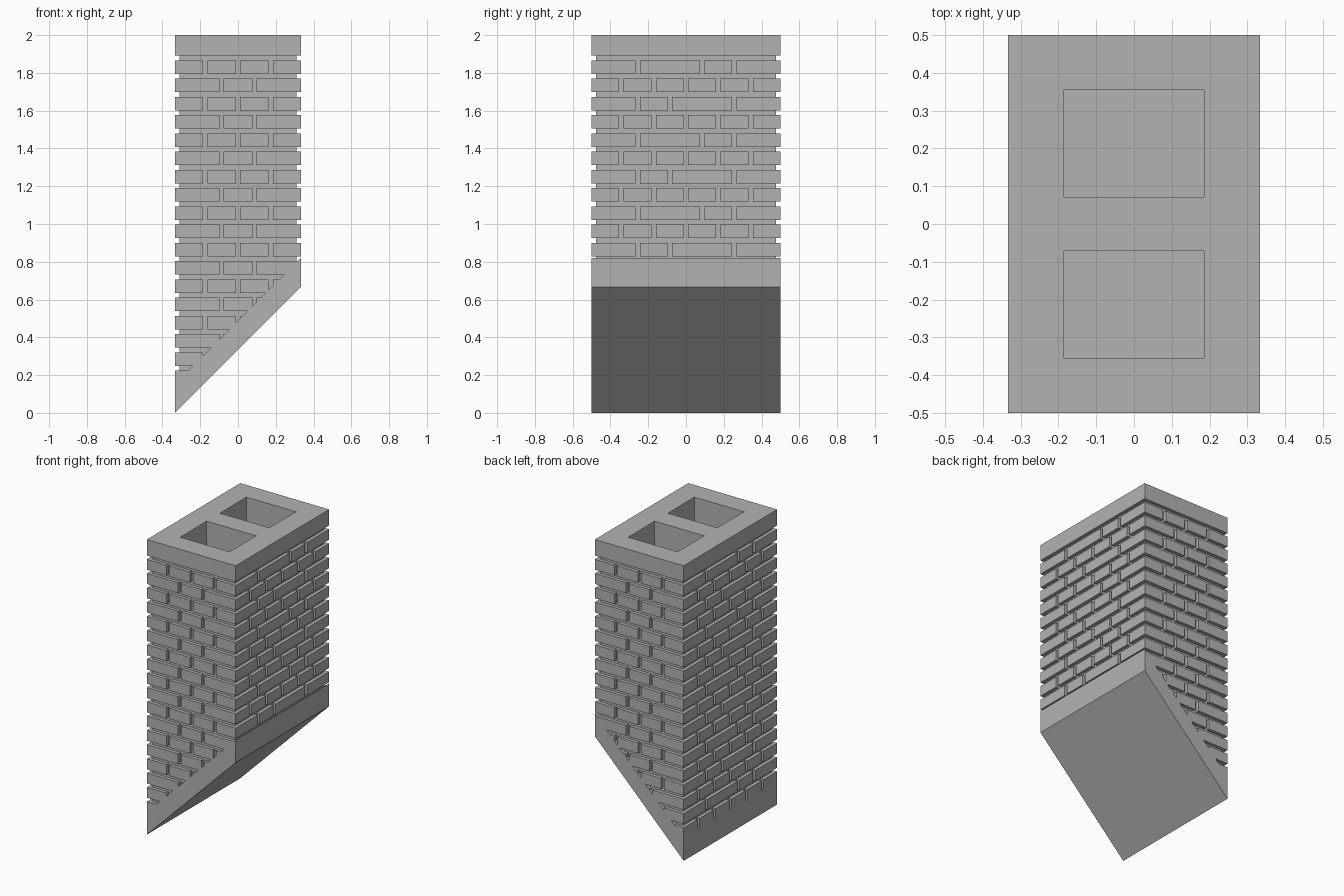
import bpy
import bmesh
from mathutils import Vector

X, Y, TOP = 0.333, 0.5, 2.0        # outer half width, half depth, height
CORE_X, CORE_Y = 0.31, 0.477       # mortar surface
CAP_Z = 1.891
SKIRT = 0.154                      # height of the sloping base band
PITCH, BRICK_H, FIRST_TOP = 0.0966, 0.071, 1.866
JOINT, NOTCH = 0.0115, 0.03        # half joint width, joint depth

cube = bpy.data.objects.get("Cube")
if cube:
    bpy.data.objects.remove(cube, do_unlink=True)

GREY = (0.45, 0.45, 0.45, 1.0)
stone = bpy.data.materials.new("stone_grey")
stone.use_nodes = True
stone.diffuse_color = GREY
stone.node_tree.nodes["Principled BSDF"].inputs["Base Color"].default_value = GREY


def extrude(bm, points, offset):
    """Extrude a flat polygon into a closed solid."""
    face = bm.faces.new([bm.verts.new(p) for p in points])
    new = bmesh.ops.extrude_face_region(bm, geom=[face])["geom"]
    verts = [v for v in new if isinstance(v, bmesh.types.BMVert)]
    bmesh.ops.translate(bm, verts=verts, vec=offset)


def finish(bm, name):
    bmesh.ops.recalc_face_normals(bm, faces=bm.faces)
    mesh = bpy.data.meshes.new(name)
    bm.to_mesh(mesh)
    bm.free()
    mesh.materials.append(stone)
    obj = bpy.data.objects.new(name, mesh)
    bpy.context.collection.objects.link(obj)
    return obj


def prism(name, profile, half_y):
    """Side profile in x and z, run through the depth."""
    bm = bmesh.new()
    extrude(bm, [(x, -half_y, z) for x, z in profile], (0, 2 * half_y, 0))
    return finish(bm, name)


def box(name, x, y0, y1, z0, z1):
    bm = bmesh.new()
    extrude(bm, [(-x, y0, z0), (x, y0, z0), (x, y1, z0), (-x, y1, z0)], (0, 0, z1 - z0))
    return finish(bm, name)


def cut(obj, cutters):
    for cutter in cutters:
        mod = obj.modifiers.new("cut", "BOOLEAN")
        mod.operation = "DIFFERENCE"
        mod.solver = "EXACT"
        mod.object = cutter
        bpy.context.view_layer.objects.active = obj
        bpy.ops.object.modifier_apply(modifier=mod.name)


def slope(x, lift):
    return x + X + lift


def sloped(half_x, lift, z):
    """Profile with a 45 degree lower edge and a level upper edge."""
    return [(-half_x, slope(-half_x, lift)), (half_x, slope(half_x, lift)),
            (half_x, z), (-half_x, z)]


def course_outline(short_joints, long_joints, z):
    """Plan outline of one brick course, notched at every upright joint."""
    corners = [Vector((-X, -Y, z)), Vector((X, -Y, z)), Vector((X, Y, z)), Vector((-X, Y, z))]
    points = []
    for i, start in enumerate(corners):
        end = corners[(i + 1) % 4]
        along = (end - start).normalized()
        inward = Vector((-along.y, along.x, 0)) * NOTCH
        points.append(start)
        for joint in (long_joints if i % 2 else short_joints):
            middle = (start + end) / 2 + along * joint
            a, b = middle - along * JOINT, middle + along * JOINT
            points += [a, a + inward, b + inward, b]
    return points


# Brick courses
bm = bmesh.new()
for row in range(18):
    z = FIRST_TOP - row * PITCH - BRICK_H
    if row % 2:
        short, long = (-0.087, 0.087), (-0.342, -0.171, 0, 0.171, 0.342)
    else:
        short = (-0.174, 0, 0.174)
        long = (-0.256, 0.085 if row % 4 == 0 else -0.085, 0.256)
    extrude(bm, course_outline(short, long, z), (0, 0, BRICK_H))
bricks = finish(bm, "brick_courses")

# Mortar core, sloping base band and cap
core = prism("mortar_core", sloped(CORE_X, 0.05, CAP_Z), CORE_Y)
skirt = prism("base_band", [(-X, 0), (X, 2 * X), (X, 2 * X + SKIRT), (-X, SKIRT)], Y)
cap = box("cap", X, -Y, Y, CAP_Z, TOP)

# Cutters: two flues, the hidden middle of the courses, the roof slope
flues = [box("flue_cutter", 0.185, y, y + 0.284, 1.4, 2.2) for y in (-0.355, 0.071)]
hollow = box("hollow_cutter", 0.25, -0.42, 0.42, -0.5, 2.2)
wedge = prism("slope_cutter", sloped(0.4, 0.08, -1), 0.7)
cut(cap, flues)
cut(core, flues)
cut(bricks, [hollow, wedge])
for cutter in flues + [hollow, wedge]:
    bpy.data.objects.remove(cutter, do_unlink=True)
